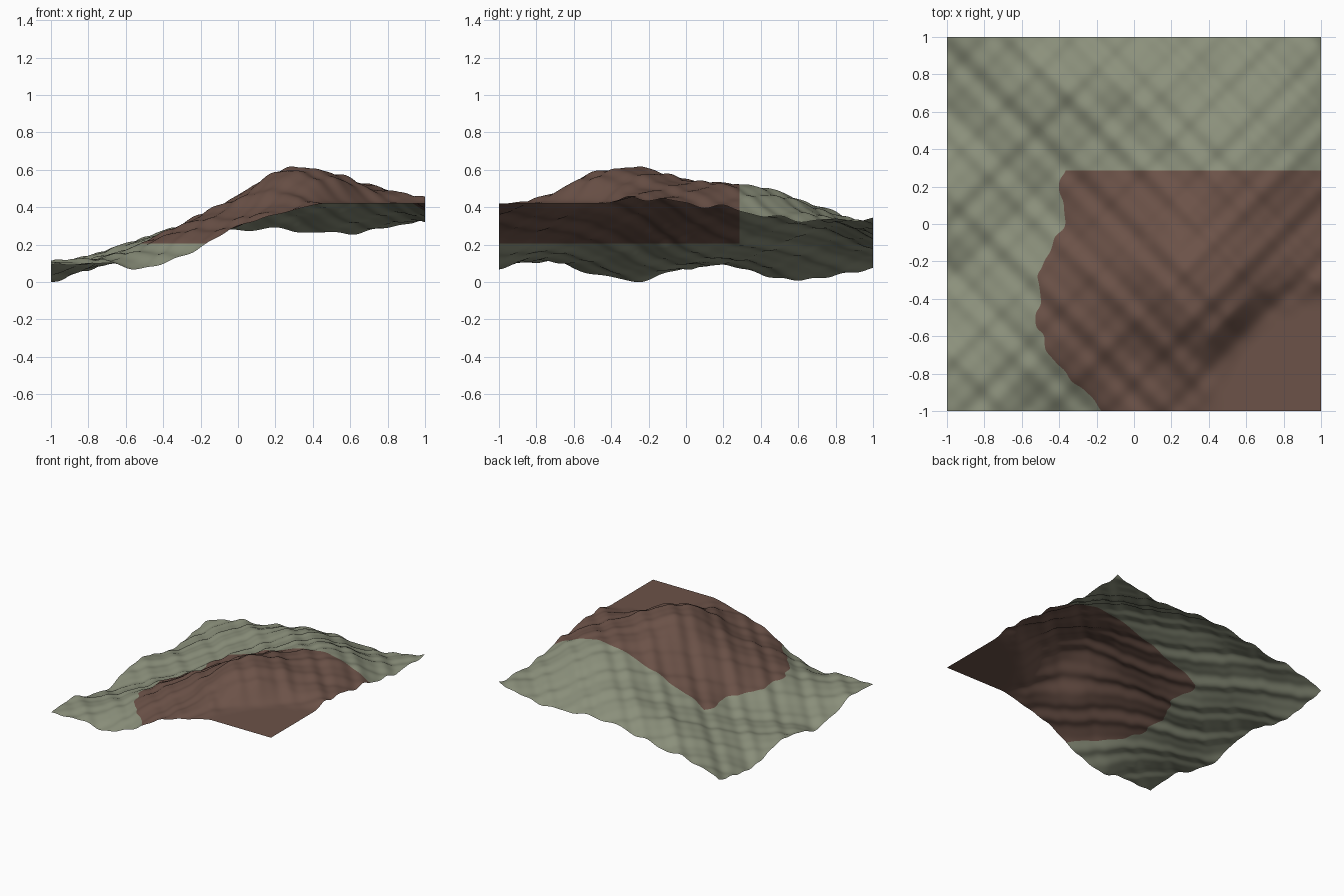
import bpy, bmesh, math

default = bpy.data.objects.get("Cube")
if default:
    bpy.data.objects.remove(default, do_unlink=True)

RESOLUTION = 180
PLATEAU_HEIGHT = 0.42
ROCK_HEIGHT = 0.205
ROCK_BACK_LIMIT = 0.285

# Broad hill heights in hundredths: rows run front to back, columns right to left
BROAD_HEIGHTS = (
    (8, 10, 7, 16, 30, 37, 42, 42, 42),
    (11, 12, 17, 27, 34, 45, 45, 42, 42),
    (4, 11, 21, 32, 43, 57, 55, 43, 42),
    (0, 8, 20, 33, 46, 60, 58, 49, 45),
    (7, 9, 15, 28, 41, 53, 54, 50, 42),
    (8, 11, 16, 27, 37, 46, 52, 50, 39),
    (1, 12, 20, 28, 36, 44, 48, 43, 34),
    (2, 14, 24, 30, 36, 39, 36, 34, 33),
    (7, 16, 19, 24, 28, 28, 26, 28, 34),
)


def make_material(name, colour):
    material = bpy.data.materials.new(name)
    material.use_nodes = True
    material.diffuse_color = colour
    shader = next(n for n in material.node_tree.nodes if n.type == "BSDF_PRINCIPLED")
    shader.inputs["Base Color"].default_value = colour
    shader.inputs["Roughness"].default_value = 0.9
    return material


def smoothstep(low, high, value):
    t = min(max((value - low) / (high - low), 0.0), 1.0)
    return t * t * (3 - 2 * t)


def spline(values, position):
    """Sample a smooth curve through evenly spaced values, position from -1 to 1."""
    last = len(values) - 1
    place = min(max((position + 1) / 2 * last, 0.0), float(last))
    i = min(int(place), last - 1)
    t = place - i
    b, c = values[i], values[i + 1]
    a = values[i - 1] if i > 0 else 2 * b - c
    d = values[i + 2] if i + 2 <= last else 2 * c - b
    return b + t / 2 * (c - a + t * (2 * a - 5 * b + 4 * c - d + t * (3 * (b - c) + d - a)))


def ripples(x, y):
    """Fine ridges crossing the ground along both diagonals."""
    across = (x + y) / math.sqrt(2)
    along = (x - y) / math.sqrt(2)
    return (0.0065 * math.sin(31 * across) + 0.003 * math.sin(53 * across + 1)
            + 0.0045 * math.sin(33 * along + 2) + 0.002 * math.sin(57 * along))


def ground_height(x, y):
    broad = spline([spline(row, x) for row in BROAD_HEIGHTS], y) / 100
    # The front left corner levels out into a flat plateau
    wild = smoothstep(0.5, 0.72, math.hypot(x - 1, y + 1))
    return PLATEAU_HEIGHT + wild * (broad + ripples(x, y) - PLATEAU_HEIGHT)


# Rolling ground sheet
sheet = bmesh.new()
bmesh.ops.create_grid(sheet, x_segments=RESOLUTION, y_segments=RESOLUTION, size=1)
for vert in sheet.verts:
    vert.co.z = ground_height(vert.co.x, vert.co.y)

# Stand the lowest dip on the floor
lowest = min(vert.co.z for vert in sheet.verts)
for vert in sheet.verts:
    vert.co.z -= lowest * (1 - smoothstep(0.0, 0.2, vert.co.z))

# Cut clean borders for the rock: a level contour and a straight dividing line
for point, normal in (((0, 0, ROCK_HEIGHT), (0, 0, 1)), ((0, ROCK_BACK_LIMIT, 0), (0, 1, 0))):
    bmesh.ops.bisect_plane(sheet, geom=sheet.verts[:] + sheet.edges[:] + sheet.faces[:],
                           plane_co=point, plane_no=normal)

# Brown rock covers the higher ground in front of the dividing line
for face in sheet.faces:
    centre = face.calc_center_median()
    face.material_index = int(centre.z > ROCK_HEIGHT and centre.y < ROCK_BACK_LIMIT)
    face.smooth = True

mesh = bpy.data.meshes.new("terrain_ground")
sheet.to_mesh(mesh)
sheet.free()
mesh.materials.append(make_material("moss_green", (0.26, 0.28, 0.2, 1)))
mesh.materials.append(make_material("rock_brown", (0.15, 0.085, 0.065, 1)))

terrain = bpy.data.objects.new("terrain_ground", mesh)
bpy.context.collection.objects.link(terrain)
